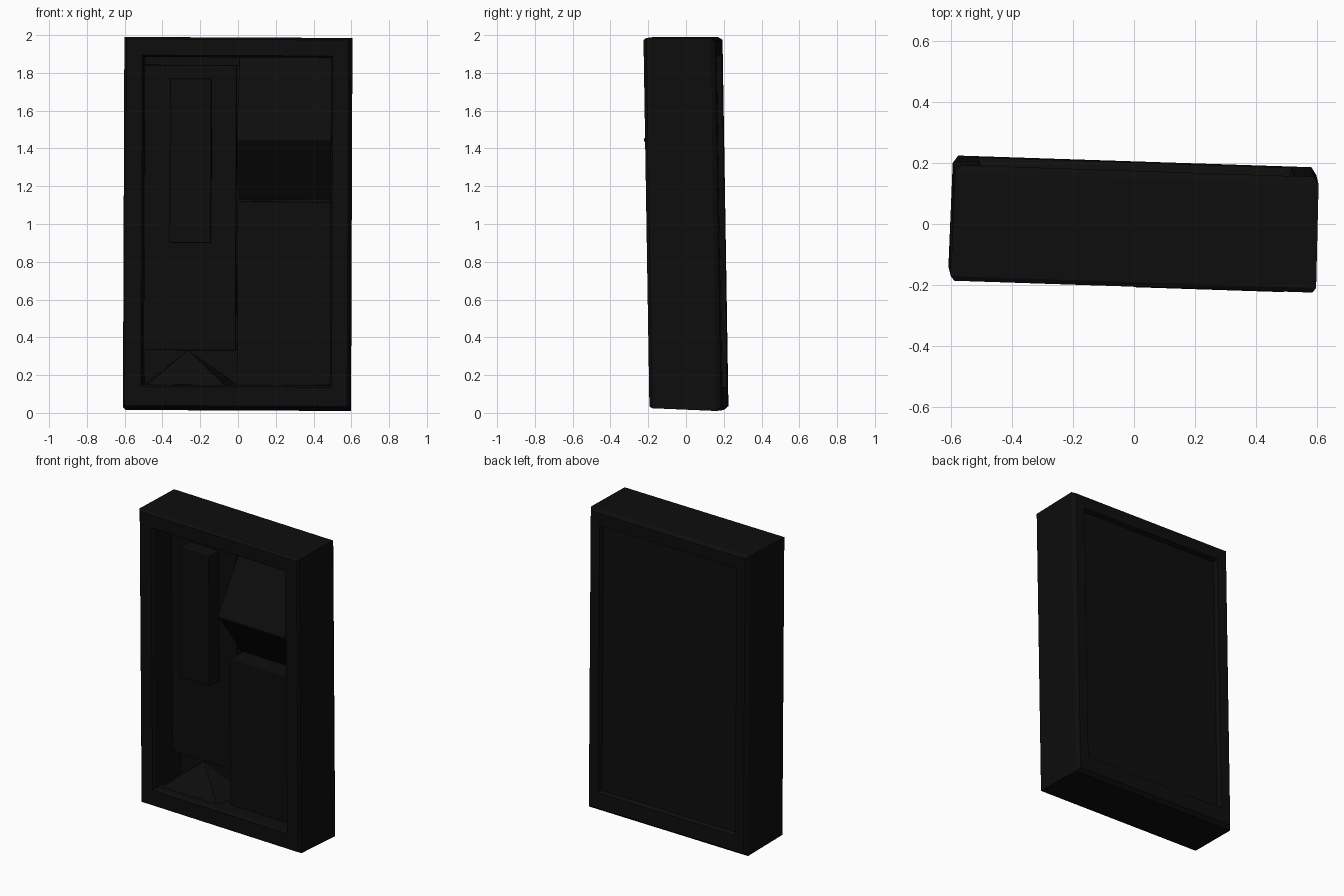
import bpy
import bmesh
from mathutils import Euler, Matrix, Vector

cube = bpy.data.objects.get("Cube")
if cube:
    bpy.data.objects.remove(cube, do_unlink=True)

black = bpy.data.materials.new("matte black")
black.use_nodes = True
colour = (0.004, 0.004, 0.004, 1)
black.diffuse_color = colour
bsdf = black.node_tree.nodes["Principled BSDF"]
bsdf.inputs["Base Color"].default_value = colour
bsdf.inputs["Roughness"].default_value = 0.8

# The whole relief leans slightly, turning about its middle
pivot = Matrix.Translation(Vector((0, 0, 1)))
lean = pivot @ Euler((0.016, 0.0045, -0.033)).to_matrix().to_4x4() @ pivot.inverted()


def finish(name, bm, bevel=0.0):
    bmesh.ops.recalc_face_normals(bm, faces=bm.faces)
    mesh = bpy.data.meshes.new(name)
    bm.transform(lean)
    bm.to_mesh(mesh)
    bm.free()
    mesh.materials.append(black)
    obj = bpy.data.objects.new(name, mesh)
    bpy.context.collection.objects.link(obj)
    if bevel:
        mod = obj.modifiers.new("soft edges", "BEVEL")
        mod.width = bevel
        mod.segments = 2
    return obj


def loft(name, rings):
    """Join closed rings of points in order and cap both ends."""
    bm = bmesh.new()
    loops = [[bm.verts.new(p) for p in ring] for ring in rings]
    for a, b in zip(loops, loops[1:]):
        n = len(a)
        for i in range(n):
            j = (i + 1) % n
            bm.faces.new((a[i], a[j], b[j], b[i]))
    bm.faces.new(loops[0])
    bm.faces.new(loops[-1])
    return bm


def prism(name, profile, x0, x1, bevel=0.006):
    """Extrude a (y, z) profile across x."""
    rings = [[(x, y, z) for y, z in profile] for x in (x0, x1)]
    return finish(name, loft(name, rings), bevel)


def block(name, x0, x1, y0, y1, z0, z1):
    return prism(name, [(y0, z0), (y1, z0), (y1, z1), (y0, z1)], x0, x1)


def rect(half, low, high, y):
    return [(-half, y, low), (half, y, low), (half, y, high), (-half, y, high)]


# Deep box frame: back recess, outer walls, front opening
frame_rings = [
    rect(0.505, 0.14, 1.88, 0.160),
    rect(0.515, 0.13, 1.89, 0.188),
    rect(0.580, 0.03, 1.97, 0.190),
    rect(0.597, 0.01, 1.985, 0.165),
    rect(0.600, 0.03, 1.990, -0.175),
    rect(0.588, 0.04, 1.980, -0.190),
    rect(0.505, 0.14, 1.895, -0.190),
    rect(0.495, 0.15, 1.885, -0.175),
    rect(0.495, 0.15, 1.885, 0.080),
]
finish("box_frame", loft("box_frame", frame_rings))

# Left half: tall panel with a raised strip
block("left_panel", -0.50, -0.01, 0.0, 0.1, 0.33, 1.84)
block("raised_strip", -0.36, -0.14, -0.10, 0.05, 0.90, 1.77)

# Right half: leaning wedge above a flat block
prism("upper_wedge", [(0.08, 1.89), (-0.202, 1.45), (0.03, 1.13), (0.1, 1.13), (0.1, 1.89)], 0.0, 0.5)
block("lower_block", 0.0, 0.5, -0.09, 0.1, 0.14, 1.12)

# Half pyramid on the floor below the tall panel
bm = bmesh.new()
apex = bm.verts.new((-0.26, 0.0, 0.33))
base = [bm.verts.new(p) for p in
        ((-0.48, -0.14, 0.145), (-0.06, -0.14, 0.145), (0.0, 0.09, 0.145), (-0.5, 0.09, 0.145))]
bm.faces.new(base)
for i in range(4):
    bm.faces.new((base[i], base[(i + 1) % 4], apex))
finish("floor_pyramid", bm)
